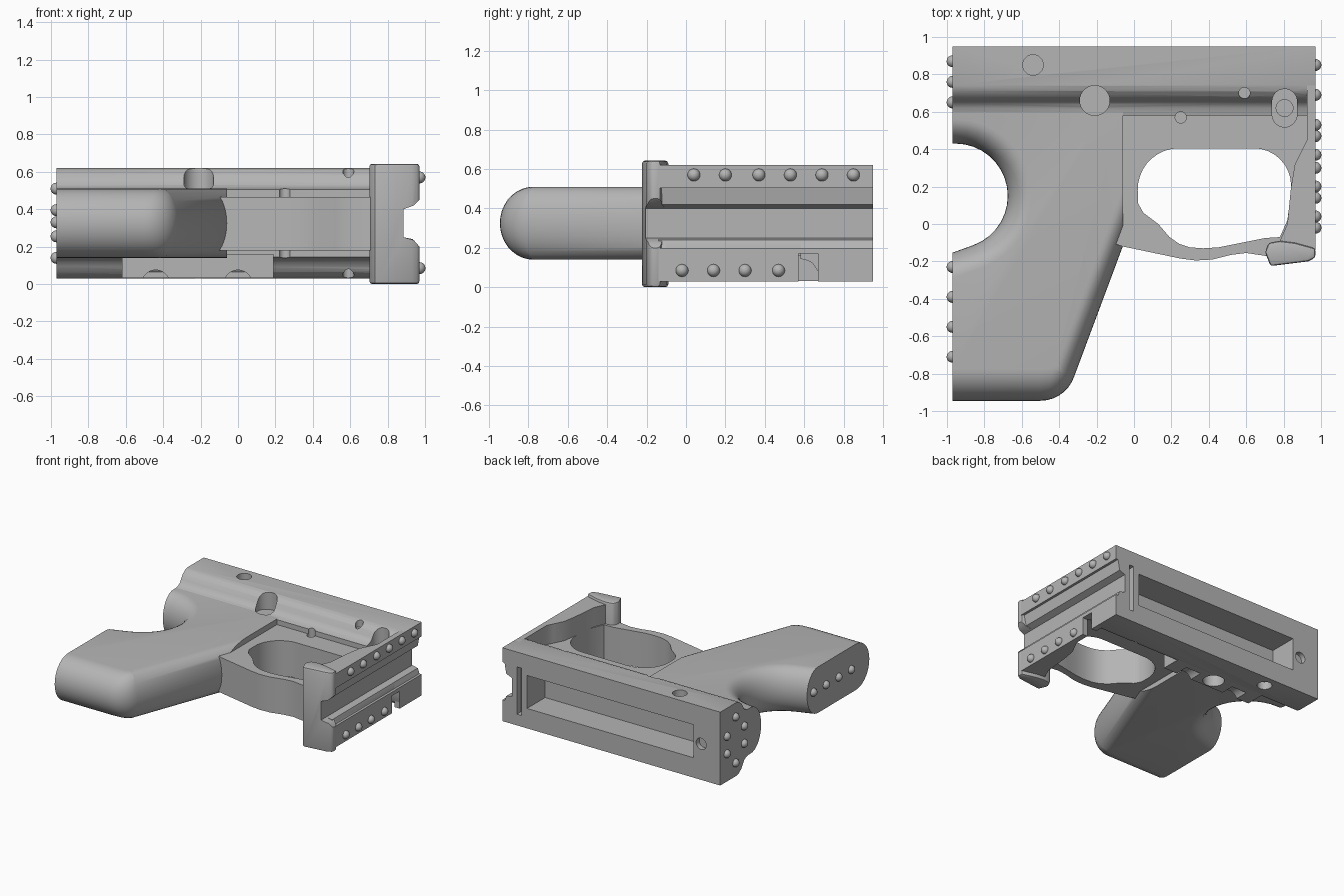
import bpy, bmesh, math
from mathutils import Vector
from mathutils.geometry import intersect_line_line_2d

cube = bpy.data.objects.get("Cube")
if cube:
    bpy.data.objects.remove(cube, do_unlink=True)

grey = bpy.data.materials.new("matte grey")
grey.use_nodes = True
tone = (0.46, 0.46, 0.46, 1)
grey.diffuse_color = tone
grey.node_tree.nodes["Principled BSDF"].inputs["Base Color"].default_value = tone

MID = 0.325   # height of the mirror plane
END = 0.97    # flat ends at +-END


def finish(name, bm):
    bmesh.ops.recalc_face_normals(bm, faces=bm.faces)
    mesh = bpy.data.meshes.new(name)
    bm.to_mesh(mesh)
    bm.free()
    mesh.materials.append(grey)
    ob = bpy.data.objects.new(name, mesh)
    bpy.context.collection.objects.link(ob)
    return ob


def loft(name, rings):
    """Skin a list of equal closed rings and cap both ends."""
    bm = bmesh.new()
    loops = [[bm.verts.new(p) for p in ring] for ring in rings]
    n = len(loops[0])
    for a, b in zip(loops, loops[1:]):
        for i in range(n):
            j = (i + 1) % n
            bm.faces.new((a[i], a[j], b[j], b[i]))
    bm.faces.new(loops[0][::-1])
    bm.faces.new(loops[-1])
    return finish(name, bm)


def prism(name, pts, lo, hi, axis="z"):
    place = {"z": lambda u, v, w: (u, v, w),
             "x": lambda u, v, w: (w, u, v),
             "y": lambda u, v, w: (u, w, v)}[axis]
    return loft(name, [[place(u, v, w) for u, v in pts] for w in (lo, hi)])


def box(name, x, y, z):
    return prism(name, [(x[0], y[0]), (x[1], y[0]), (x[1], y[1]), (x[0], y[1])], *z)


def arc(cx, cy, r, a, b, n):
    steps = [math.radians(a + (b - a) * i / n) for i in range(n + 1)]
    return [(cx + r * math.cos(t), cy + r * math.sin(t)) for t in steps]


def disc(cx, cy, r, n=28):
    return arc(cx, cy, r, 0, 360, n)[:-1]


def apply(ob, kind, **settings):
    mod = ob.modifiers.new(kind, kind)
    for key, value in settings.items():
        setattr(mod, key, value)
    bpy.ops.object.select_all(action="DESELECT")
    ob.select_set(True)
    bpy.context.view_layer.objects.active = ob
    bpy.ops.object.modifier_apply(modifier=mod.name)


def cut(targets, cutters):
    for c in cutters:
        c.hide_render = True
        for ob in targets:
            apply(ob, "BOOLEAN", operation="DIFFERENCE", solver="EXACT", object=c)
    for c in cutters:
        bpy.data.objects.remove(c, do_unlink=True)


def inset(pts, dist):
    """Move each polygon edge inward by its own distance."""
    n = len(pts)
    lines = []
    for i in range(n):
        a, b = Vector(pts[i]), Vector(pts[(i + 1) % n])
        d = (b - a).normalized()
        off = Vector((-d.y, d.x)) * dist[i]
        lines.append((a + off, d))
    out = []
    for i in range(n):
        (p, d), (q, e) = lines[i - 1], lines[i]
        cross = d.x * e.y - d.y * e.x
        if abs(cross) < 1e-4:
            out.append(q)
        else:
            w = q - p
            out.append(p + d * ((w.x * e.y - w.y * e.x) / cross))
    return out


# Grip with rounded rim and a round hollow behind the hand
hollow = arc(-0.955, 0.15, 0.28, 90, -70, 16)
toe = arc(-0.5, -0.755, 0.19, -90, -20, 7)
outline = [(-1.2, 0.66), (-1.2, 0.43)] + hollow + [(-1.2, -0.236), (-1.2, -0.945)] + toe
outline += [(-0.06, -0.12), (-0.06, 0.66)]
rounding = [0] + [0.13] * (len(hollow) + 1) + [0, 0.17]
rounding += [0.17 - 0.06 * i / 6 for i in range(7)] + [0.11, 0, 0]
rings = []
for k in range(-9, 10):
    t = math.radians(k * 10)
    ring = inset(outline, [w * (1 - math.cos(t)) for w in rounding])
    rings.append([(p[0], p[1], MID + 0.185 * math.sin(t)) for p in ring])
grip = loft("grip", rings)
bm = bmesh.new()
bm.from_mesh(grip.data)
bmesh.ops.bisect_plane(bm, geom=bm.verts[:] + bm.edges[:] + bm.faces[:],
                       plane_co=(-END, 0, 0), plane_no=(-1, 0, 0), clear_outer=True)
bmesh.ops.holes_fill(bm, edges=[e for e in bm.edges if e.is_boundary])
bmesh.ops.recalc_face_normals(bm, faces=bm.faces)
bm.to_mesh(grip.data)
bm.free()

# Long upper body, mirrored section
half = [(0.95, 0.295), (0.74, 0.295), (0.71, 0.285), (0.68, 0.26), (0.66, 0.23),
        (0.645, 0.205), (0.62, 0.19), (0.58, 0.18)]
section = [(y, MID + h) for y, h in half] + [(y, MID - h) for y, h in reversed(half)]
body = prism("body", section, -END, END, "x")

# Thinner front plate with the guard bow
plate = prism("guard_plate", [
    (-0.12, 0.66), (0.95, 0.66), (0.95, -0.1), (0.75, -0.18), (0.7, -0.17), (0.6, -0.155),
    (0.52, -0.165), (0.42, -0.19), (0.33, -0.195), (0.25, -0.185), (-0.06, -0.12), (-0.12, -0.1)],
    0.18, 0.465)

# End wall and its flared lip
wall = prism("end_wall", [(0.925, 0.8), (0.925, 0.45), (0.9, 0.4), (0.86, 0.32), (0.84, 0.2),
                          (0.82, 0), (0.78, -0.09), (0.78, -0.14), (END, -0.14), (END, 0.8)],
             0.03, 0.62)
lip = prism("end_lip", [(0.7, -0.15), (0.73, -0.225), (0.93, -0.2), (END, -0.18), (END, -0.13),
                        (0.86, -0.1), (0.78, -0.09), (0.72, -0.1)], 0.0, 0.643)
apply(lip, "BEVEL", width=0.015, segments=2)

# Raised pad under the body with scalloped lower edge
pad = box("lower_pad", (-0.62, 0.19), (0.57, 0.74), (0.032, 0.16))
cut([pad], [prism("scallop", disc(x, 0.0, 0.075), 0.5, 0.68, "y") for x in (-0.44, 0.0)])

# Finger opening
opening = [(0.02, 0.18), (0.022, 0.11), (0.05, 0.06), (0.13, 0.0), (0.19, -0.07), (0.24, -0.105),
           (0.3, -0.125), (0.37, -0.13), (0.45, -0.125), (0.7, -0.075), (0.78, -0.07), (0.82, 0.02),
           (0.84, 0.17)]
opening += arc(0.64, 0.205, 0.2, 0, 90, 8) + arc(0.24, 0.185, 0.22, 90, 172, 8)
cut([plate, grip], [prism("opening", opening, -0.2, 1)])

# Stepped channel down the end face
shallow = [(1.1, 0.505), (0.95, 0.505), (0.935, 0.42), (0.885, 0.40), (0.885, 0.25),
           (0.935, 0.24), (0.95, 0.2), (1.1, 0.2)]
deep = [(1.1, 0.45), (END, 0.45), (0.94, 0.42), (0.885, 0.40), (0.885, 0.25),
        (0.94, 0.235), (END, 0.2), (1.1, 0.2)]
cut([body, wall, plate], [prism("channel", shallow, -0.2, 1.1, "y")])
cut([lip], [prism("lip_notch", deep, -0.4, 0.1, "y")])
cut([body, wall], [box("corner_notch", (0.9, 1.1), (0.57, 0.67), (-0.1, 0.17))])

# Decorative recess and slot on the long flat face
cut([body], [box("recess", (-0.73, 0.75), (0.72, 1.1), (0.19, 0.455)),
             box("end_slot", (0.8, 0.84), (0.9, 1.1), (0.12, 0.5)),
             prism("back_dimple", disc(-0.8, 0.32, 0.045), 0.91, 1.1, "y")])

# Shallow round dimples on both broad sides
spots = [(-0.54, 0.85, 0.055, 0.06), (-0.21, 0.66, 0.08, 0.14),
         (0.59, 0.70, 0.03, 0.06), (0.25, 0.57, 0.03, 0.2)]
for x, y, r, depth in spots:
    cut([body, grip, plate, pad], [prism("dimple", disc(x, y, r), 0.62 - depth, 0.8),
                                   prism("dimple", disc(x, y, r), -0.2, 0.03 + depth)])
stadium = arc(0.805, 0.655, 0.067, 0, 180, 12) + arc(0.805, 0.585, 0.067, 180, 360, 12)
cut([body, plate], [prism("oval_dimple", stadium, 0.44, 0.8),
                    prism("round_dimple", disc(0.805, 0.62, 0.045), 0.38, 0.8)])

# Rows of round studs on both ends
studs = [(END, y, 0.57) for y in (0.04, 0.2, 0.37, 0.53, 0.69, 0.85)]
studs += [(END, y, 0.085) for y in (-0.02, 0.14, 0.3, 0.47)]
studs += [(-END, y, 0.33) for y in (-0.23, -0.39, -0.55, -0.71)]
studs += [(-END, y, MID + s * h) for y, h in ((0.87, 0.07), (0.76, 0.185), (0.65, 0.07))
          for s in (1, -1)]
bm = bmesh.new()
for p in studs:
    ball = bmesh.ops.create_uvsphere(bm, u_segments=20, v_segments=12, radius=0.032)
    bmesh.ops.translate(bm, verts=ball["verts"], vec=p)
stud_rows = finish("studs", bm)

# Smooth shading with crisp edges
bpy.ops.object.select_all(action="DESELECT")
for ob in (grip, body, plate, wall, lip, pad, stud_rows):
    ob.select_set(True)
bpy.context.view_layer.objects.active = body
bpy.ops.object.shade_smooth_by_angle(angle=math.radians(35))
